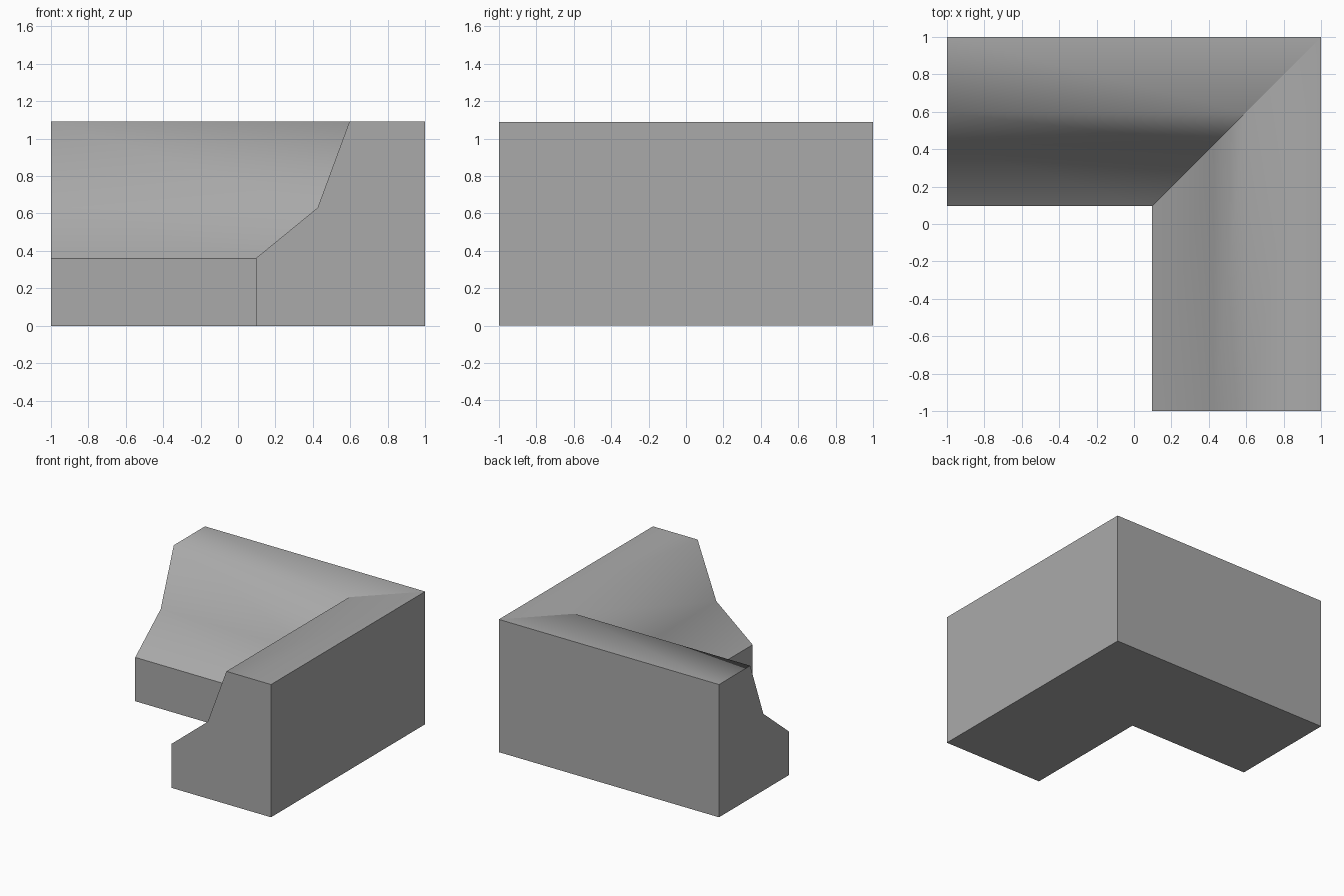
import bpy
import bmesh

cube = bpy.data.objects.get("Cube")
if cube:
    bpy.data.objects.remove(cube)

# Single stone-grey colour
GREY = (0.4, 0.4, 0.4, 1.0)
mat = bpy.data.materials.new("stone_grey")
mat.use_nodes = True
mat.diffuse_color = GREY
mat.node_tree.nodes["Principled BSDF"].inputs["Base Color"].default_value = GREY

# Wall cross-section: (distance in from the outer face, height)
profile = [(0, 0), (0, 1.09), (0.405, 1.09), (0.575, 0.63), (0.905, 0.36), (0.905, 0)]
SOFT = {2, 3}  # profile corners that are shaded smoothly

# Sweep the section along the back, through the mitred corner, to the front
bm = bmesh.new()
sections = [
    [bm.verts.new((-1, 1 - d, z)) for d, z in profile],
    [bm.verts.new((1 - d, 1 - d, z)) for d, z in profile],
    [bm.verts.new((1 - d, -1, z)) for d, z in profile],
]
count = len(profile)
for a, b in zip(sections, sections[1:]):
    for i in range(count):
        j = (i + 1) % count
        bm.faces.new((a[i], a[j], b[j], b[i])).smooth = True

# Flat end caps
for ring in (sections[0], sections[-1]):
    bm.faces.new(ring)
bmesh.ops.recalc_face_normals(bm, faces=bm.faces[:])

# Every edge is crisp except the soft shoulder and the hollow of the slope
for edge in bm.edges:
    edge.smooth = False
for a, b in zip(sections, sections[1:]):
    for i in SOFT:
        bm.edges.get((a[i], b[i])).smooth = True

mesh = bpy.data.meshes.new("corner_wall")
bm.to_mesh(mesh)
bm.free()
mesh.materials.append(mat)
wall = bpy.data.objects.new("corner_wall", mesh)
bpy.context.collection.objects.link(wall)
